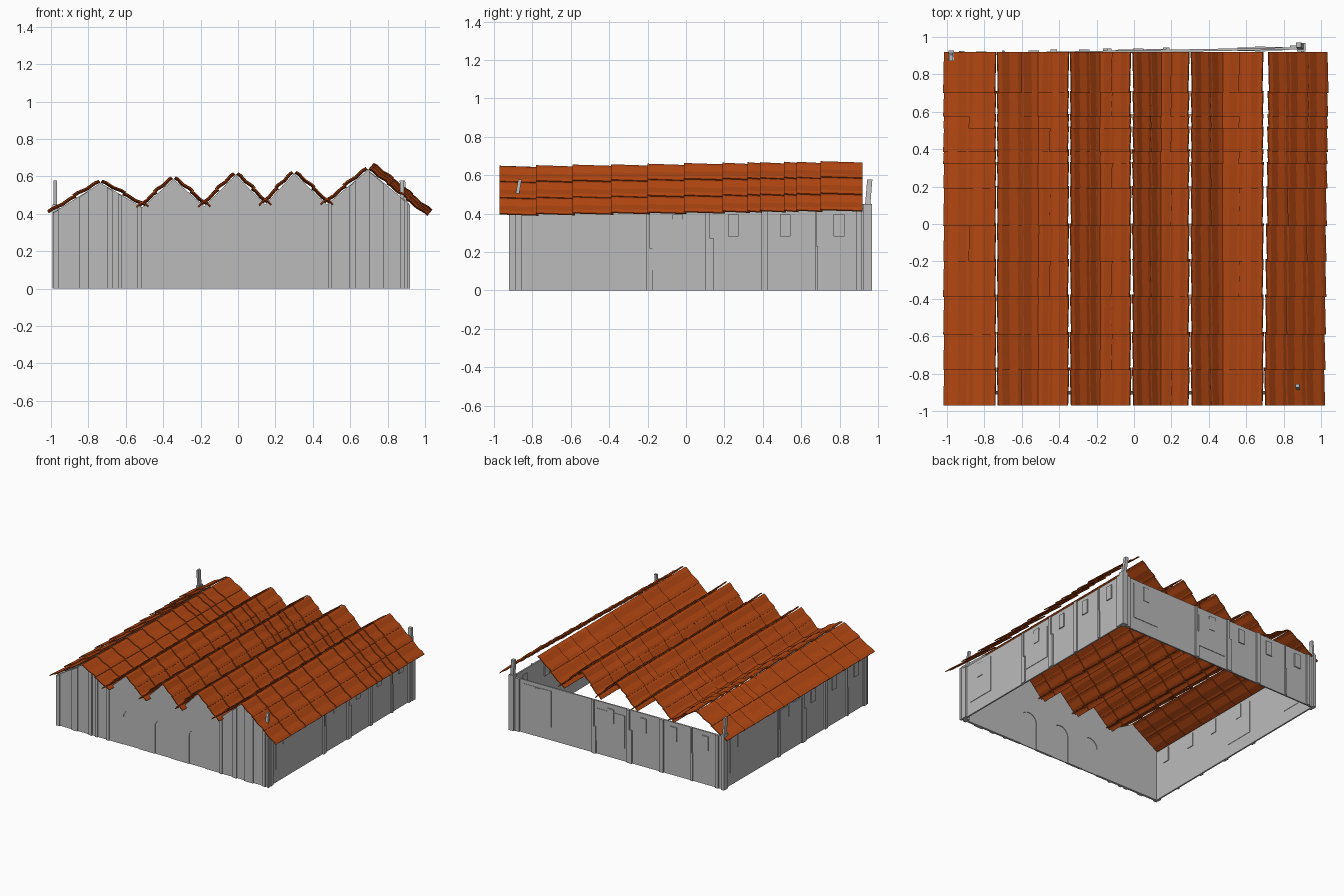
import bpy, bmesh, math, random
from mathutils import Vector

if "Cube" in bpy.data.objects:
    bpy.data.objects.remove(bpy.data.objects["Cube"])

random.seed(4)


def material(name, rgb):
    m = bpy.data.materials.new(name)
    m.diffuse_color = (*rgb, 1)
    m.use_nodes = True
    m.node_tree.nodes["Principled BSDF"].inputs["Base Color"].default_value = m.diffuse_color
    return m


PLASTER = material("grey_plaster", (0.50, 0.50, 0.50))
RUST = material("rust_orange_tile", (0.45, 0.063, 0.006))


def finish(name, bm, mat):
    bmesh.ops.recalc_face_normals(bm, faces=bm.faces)
    me = bpy.data.meshes.new(name)
    bm.to_mesh(me)
    bm.free()
    me.materials.append(mat)
    ob = bpy.data.objects.new(name, me)
    bpy.context.collection.objects.link(ob)
    return ob


def prism(bm, pts, offset):
    """Extrude a closed outline of 3D points along an offset."""
    a = [bm.verts.new(p) for p in pts]
    b = [bm.verts.new(Vector(p) + Vector(offset)) for p in pts]
    bm.faces.new(a)
    bm.faces.new(b[::-1])
    for i in range(len(a)):
        j = (i + 1) % len(a)
        bm.faces.new((a[i], a[j], b[j], b[i]))


# Zigzag roof line across the width: (x, z), eaves and valleys at even indices
LINE = [(-0.985, 0.408), (-0.735, 0.565), (-0.51, 0.435), (-0.345, 0.585),
        (-0.18, 0.44), (-0.012, 0.608), (0.145, 0.45), (0.30, 0.615),
        (0.475, 0.45), (0.695, 0.635), (0.985, 0.395)]
ROWS = [-0.97, -0.78, -0.59, -0.39, -0.20, -0.01, 0.19,
        0.32, 0.385, 0.51, 0.575, 0.70, 0.92]


def tile(bm, top, down, normal, s0, s1, y0, y1, lift):
    """One thin bowed tile sheet; its lower and front edges ride over the next."""
    n, thick = 6, 0.007
    rings = []
    for y, tip in ((y0, 0.009), (y1, 0.0)):
        up, low = [], []
        for k in range(n + 1):
            f = k / n
            ripple = 0.003 * math.sin(f * math.pi * 3)
            h = 0.001 + 0.008 * f + ripple + tip + lift
            p = top + down * (s0 + (s1 - s0) * f) + normal * h
            p.y = y
            low.append(p)
            up.append(p + normal * thick)
        rings.append([bm.verts.new(p) for p in up + low[::-1]])
    a, b = rings
    m = len(a)
    for i in range(m):
        j = (i + 1) % m
        bm.faces.new((a[i], a[j], b[j], b[i]))
    for r in rings:  # end caps as quads
        for k in range(n):
            bm.faces.new((r[k], r[k + 1], r[m - 2 - k], r[m - 1 - k]))


def roof_slope(name, peak, foot, columns, rise):
    top = Vector((peak[0], 0, peak[1]))
    down = Vector((foot[0], 0, foot[1])) - top
    length = down.length + 0.025
    down.normalize()
    normal = Vector((-down.z, 0, down.x))
    if normal.z < 0:
        normal.negate()
    bm = bmesh.new()
    step = length / columns
    for y0, y1 in zip(ROWS, ROWS[1:]):
        for c in range(columns):
            lift = rise * (y0 + 0.97) / 1.7 + random.uniform(0, 0.003)
            tile(bm, top, down, normal, c * step - (0.01 if c else 0),
                 (c + 1) * step, y0, min(y1 + 0.012, 0.92), lift)
    finish(name, bm, RUST)


for g in range(5):
    left, peak, right = LINE[2 * g:2 * g + 3]
    last = g == 4
    roof_slope(f"roof_left_slope_{g + 1}", peak, left, 2, 0.0)
    roof_slope(f"roof_right_slope_{g + 1}", peak, right, 3 if last else 2,
               0.03 if last else 0.0)

# Front gabled wall, with arched openings notched out of its outline
FY, DEPTH = -0.912, 0.018
ARCHES, HALF, SPRING = (-0.32, -0.035, 0.27), 0.073, 0.22


def arch(cx):
    pts = [(cx - HALF, 0)]
    for k in range(13):
        a = math.pi * (1 - k / 12)
        pts.append((cx + HALF * math.cos(a), SPRING + HALF * math.sin(a)))
    return pts + [(cx + HALF, 0)]


def roof_z(x):
    for (xa, za), (xb, zb) in zip(LINE, LINE[1:]):
        if xa <= x <= xb:
            return za + (zb - za) * (x - xa) / (xb - xa)
    return 0.41


outline = [(-0.985, 0)]
for cx in ARCHES:
    outline += arch(cx)
outline += [(0.915, 0), (0.915, roof_z(0.915))] + LINE[-2::-1]
bm = bmesh.new()
prism(bm, [(x, FY, z) for x, z in outline], (0, DEPTH, 0))
finish("front_wall", bm, PLASTER)

bm = bmesh.new()
for cx in ARCHES:
    prism(bm, [(x, FY + 0.005, z) for x, z in arch(cx)], (0, DEPTH - 0.01, 0))
finish("arched_doors", bm, PLASTER)

# Upright strips on the front wall, cut to the roof line
bm = bmesh.new()
for x0, x1 in ((-0.99, -0.96), (-0.85, -0.80), (-0.70, -0.67), (-0.64, -0.62),
               (-0.54, -0.515), (0.48, 0.50), (0.595, 0.63), (0.70, 0.78),
               (0.865, 0.89), (0.905, 0.92)):
    pts = [(x0, 0), (x1, 0), (x1, roof_z(x1) - 0.004), (x0, roof_z(x0) - 0.004)]
    prism(bm, [(x, FY - 0.01, z) for x, z in pts], (0, 0.014, 0))
finish("front_pilasters", bm, PLASTER)


def side_wall(name, start, end, height):
    """Plain wall with panels, small windows and pilasters on its outer side."""
    s, e = Vector((*start, 0)), Vector((*end, 0))
    d = (e - s).normalized()
    out = Vector((d.y, -d.x, 0))
    mid, half = (s + e) / 2, (e - s).length / 2

    def block(bm, u0, u1, z0, z1, v0, v1):
        base = mid + out * v0
        pts = [base + d * u + Vector((0, 0, z))
               for u, z in ((u0, z0), (u1, z0), (u1, z1), (u0, z1))]
        prism(bm, pts, out * (v1 - v0))

    bm = bmesh.new()
    block(bm, -half, half, 0, height, -0.012, 0)
    finish(name, bm, PLASTER)
    bm = bmesh.new()
    for u0, u1, z1 in ((-0.83, -0.59, 0.40), (-0.19, 0.063, 0.37)):
        block(bm, u0, u1, 0.105, z1, -0.015, 0.004)
    finish(name + "_panels", bm, PLASTER)
    bm = bmesh.new()
    for u in (-0.71, -0.06, 0.23, 0.50, 0.78):
        block(bm, u - 0.028, u + 0.028, 0.28, 0.395, -0.018, 0.008)
    finish(name + "_windows", bm, PLASTER)
    bm = bmesh.new()
    for u0, u1, step in ((-0.905, -0.87, 0), (-0.225, -0.19, 0.22),
                         (0.085, 0.13, 0.27), (0.375, 0.41, 0),
                         (0.655, 0.67, 0.23), (0.87, 0.90, 0)):
        if step:  # wide foot, narrower shaft
            block(bm, u0, u1, 0, step, -0.01, 0.011)
            block(bm, u0, (u0 + u1) / 2, step, height, -0.01, 0.011)
        else:
            block(bm, u0, u1, 0, height, -0.01, 0.011)
    finish(name + "_pilasters", bm, PLASTER)


side_wall("right_wall", (0.908, -0.912), (0.905, 0.945), 0.43)
side_wall("back_wall", (0.908, 0.945), (-0.98, 0.912), 0.43)
side_wall("left_wall", (-0.976, 0.912), (-0.982, -0.912), 0.41)


def post(name, x, y, w, d, lean_x, lean_y, top=0.578):
    """Corner post: thick straight foot and a slim leaning head."""
    bm = bmesh.new()
    for z0, z1, k, lx, ly in ((0, 0.45, 1, 0, 0), (0.43, top, 0.6, lean_x, lean_y)):
        pts = [(x + a * w * k / 2, y + b * d * k / 2, z0)
               for a, b in ((-1, -1), (1, -1), (1, 1), (-1, 1))]
        prism(bm, pts, (lx, ly, z1 - z0))
    finish(name, bm, PLASTER)


post("back_right_post", 0.895, 0.945, 0.045, 0.045, -0.015, 0.012)
post("back_left_post", -0.977, 0.90, 0.027, 0.055, 0.0, -0.012)
post("front_right_post", 0.88, -0.89, 0.035, 0.03, -0.005, 0.025)
